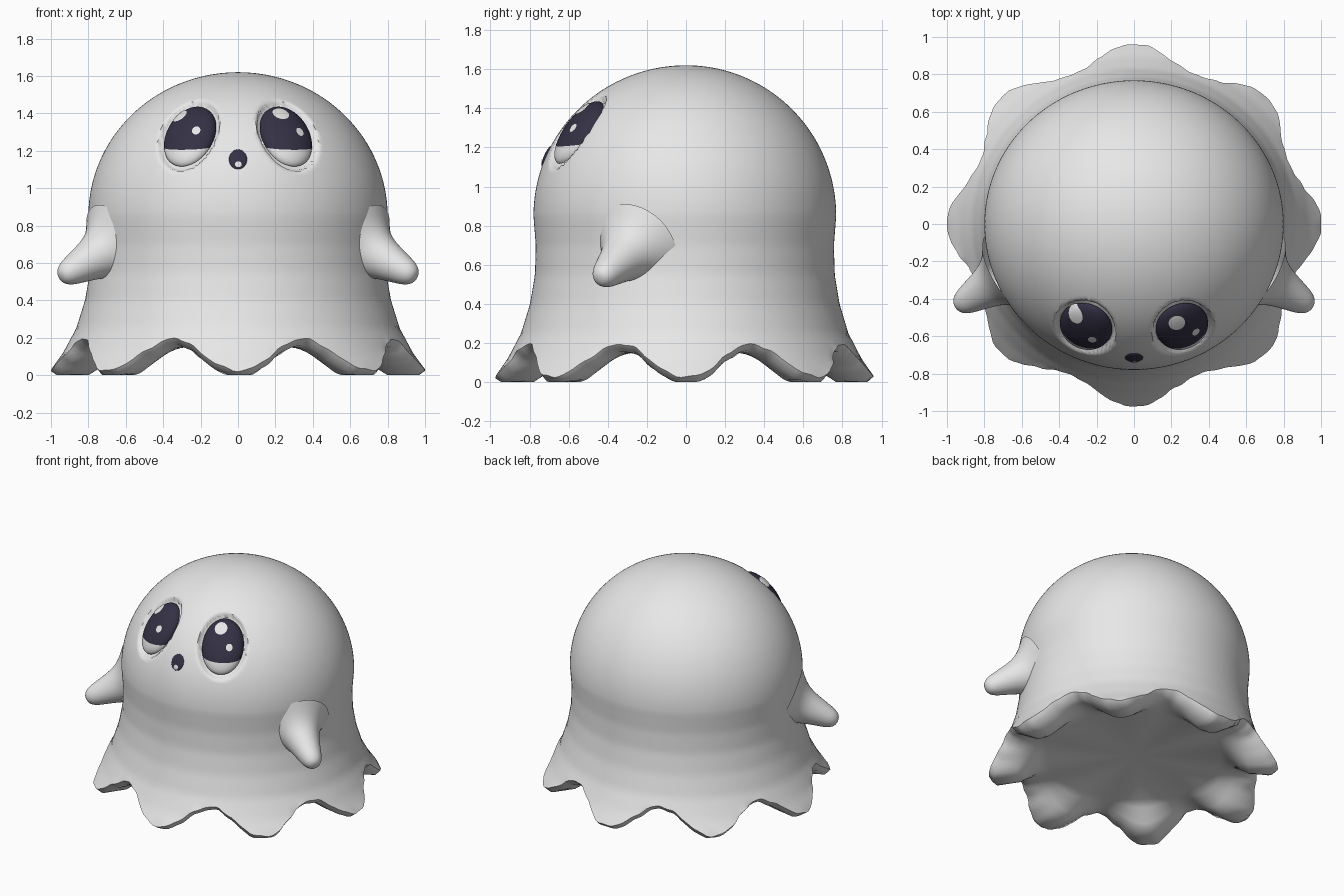
import bpy, bmesh
from math import sin, cos, pi, tau, sqrt, hypot, radians
from mathutils import Matrix, Vector

cube = bpy.data.objects.get("Cube")
if cube:
    bpy.data.objects.remove(cube, do_unlink=True)


def material(name, color):
    m = bpy.data.materials.new(name)
    m.use_nodes = True
    m.diffuse_color = (*color, 1)
    bsdf = next(n for n in m.node_tree.nodes if n.type == 'BSDF_PRINCIPLED')
    bsdf.inputs["Base Color"].default_value = (*color, 1)
    return m


white = material("soft white", (0.8, 0.8, 0.8))
dark = material("dark violet", (0.034, 0.03, 0.058))


def finish(name, bm, mats, matrix=None, angle=50):
    mesh = bpy.data.meshes.new(name)
    bm.to_mesh(mesh)
    bm.free()
    for m in mats:
        mesh.materials.append(m)
    ob = bpy.data.objects.new(name, mesh)
    bpy.context.collection.objects.link(ob)
    if matrix:
        ob.matrix_world = matrix
    bpy.ops.object.select_all(action='DESELECT')
    ob.select_set(True)
    bpy.context.view_layer.objects.active = ob
    bpy.ops.object.shade_smooth_by_angle(angle=radians(angle))
    return ob


def loft(bm, rings, start=None, end=None):
    """Join closed rings of points; optional end points close them with fans."""
    loops = [[bm.verts.new(p) for p in ring] for ring in rings]
    n = len(loops[0])
    for a, b in zip(loops, loops[1:]):
        for i in range(n):
            bm.faces.new((a[i], a[(i + 1) % n], b[(i + 1) % n], b[i]))
    for point, loop in ((start, loops[0]), (end, loops[-1])):
        if point is not None:
            tip = bm.verts.new(point)
            for i in range(n):
                bm.faces.new((tip, loop[i], loop[(i + 1) % n]))
    bmesh.ops.recalc_face_normals(bm, faces=bm.faces)


# Body outline: elliptical dome above a flaring skirt
WAIST, TOP, WIDE = 0.85, 1.62, 0.8
SKIRT = [(0.0, 1.01), (0.03, 1.0), (0.12, 0.935), (0.25, 0.865), (0.4, 0.818),
         (0.55, 0.792), (0.7, 0.788), (WAIST, WIDE)]


def radius(z):
    if z >= WAIST:
        return WIDE * sqrt(max(0, 1 - ((z - WAIST) / (TOP - WAIST)) ** 2))
    for (z0, r0), (z1, r1) in zip(SKIRT, SKIRT[1:]):
        if z <= z1:
            return r0 + (r1 - r0) * (z - z0) / (z1 - z0)


def depth_scale(y):
    return 0.975 if y < 0 else 0.96


def face_frame(x, z):
    """Matrix on the front of the dome, with local z pointing outward."""
    y = -sqrt(radius(z) ** 2 - x * x) * depth_scale(-1)
    n = Vector((x / WIDE ** 2, y / (WIDE * depth_scale(-1)) ** 2,
                (z - WAIST) / (TOP - WAIST) ** 2)).normalized()
    u = Vector((0, 0, 1)).cross(n).normalized()
    v = n.cross(u)
    rot = Matrix((u, v, n)).transposed().to_4x4()
    return Matrix.Translation((x, y, z)) @ rot


EYE_A, EYE_B, EYE_D, EYE_SINK = 0.143, 0.195, 0.07, -0.045
eyes = {s: face_frame(s * 0.27, 1.3) for s in (-1, 1)}
sockets = [(m, m.inverted()) for m in eyes.values()]


def dented(p):
    """Press the eye sockets into the body."""
    for m, inv in sockets:
        q = inv @ p
        if abs(q.z) < 0.15:
            t = min(1, max(0, (1.2 - hypot(q.x / EYE_A, q.y / EYE_B)) / 0.16))
            q.z -= 0.04 * t * t * (3 - 2 * t)
            p = m @ q
    return p


# Body with eight scalloped lobes and a closed underside
SEG, DOME, DROP = 240, 60, 26
angles = [tau * i / SEG for i in range(SEG)]


def point(a, r, z):
    y = r * sin(a)
    return Vector((r * cos(a), y * depth_scale(y), z))


def gap(a):
    return 0.5 - 0.5 * cos(8 * a)


def ragged(a):
    return 0.5 * sin(37 * a) + 0.3 * sin(61 * a + 1) + 0.2 * sin(23 * a + 2)


def hem(a):
    return 0.025 + 0.17 * gap(a) + 0.008 * ragged(a)


rings = []
for k in range(1, DOME + 1):
    t = k / DOME * pi / 2
    z = WAIST + (TOP - WAIST) * cos(t)
    rings.append([dented(point(a, WIDE * sin(t), z)) for a in angles])
for k in range(1, DROP + 1):
    ring = []
    for a in angles:
        z = WAIST + (hem(a) - WAIST) * k / DROP
        r = radius(z) + (0.007 * ragged(a + 1) * gap(a + pi / 16) if k == DROP else 0)
        ring.append(point(a, min(r, 1), z))
    rings.append(ring)
rings.append([point(a, radius(hem(a)) - 0.035, max(0, hem(a) - 0.035)) for a in angles])
for r, lift in ((0.8, 0.0), (0.74, 0.25), (0.66, 0.8), (0.6, 1.0)):
    rings.append([point(a, r, 0.15 * (gap(a) + (1 - gap(a)) * lift)) for a in angles])
bm = bmesh.new()
loft(bm, rings, (0, 0, TOP), (0, 0, 0.15))
finish("body", bm, [white], angle=60)

# Arms: flared stubs that melt into the body
ARM = [(-0.15, 0.25), (0.05, 0.175), (0.25, 0.13), (0.5, 0.105), (0.75, 0.085),
       (0.95, 0.068), (1.06, 0.04)]
for s, name in ((1, "left_arm"), (-1, "right_arm")):
    base, tip = Vector((s * 0.69, -0.28, 0.67)), Vector((s * 0.93, -0.43, 0.535))
    axis = tip - base
    turn = axis.to_track_quat('Z', 'Y')
    rings = [[base + axis * t + turn @ Vector((r * cos(b), r * sin(b), 0))
              for b in (tau * i / 16 for i in range(16))] for t, r in ARM]
    bm = bmesh.new()
    loft(bm, rings, None, base + axis * 1.09)
    arm = finish(name, bm, [white], angle=180)
    arm.modifiers.new("round", 'SUBSURF').levels = 2
    arm.modifiers["round"].render_levels = 2


def height(u, v, a, b, d, sink):
    return sink + d * sqrt(max(0, 1 - (u / a) ** 2 - (v / b) ** 2))


def dome(a, b, d, sink):
    """Shallow half ellipsoid in local coordinates."""
    bm = bmesh.new()
    rings = []
    for k in range(1, 17):
        t = k / 16 * pi / 2
        rings.append([(a * sin(t) * cos(c), b * sin(t) * sin(c), sink + d * cos(t))
                      for c in (tau * i / 48 for i in range(48))])
    loft(bm, rings, (0, 0, sink + d))
    if sum(f.normal.z for f in bm.faces) < 0:
        bmesh.ops.reverse_faces(bm, faces=bm.faces)
    return bm


def shine(name, matrix, u, v, ru, rv, shape):
    """Thin highlight hugging a dome."""
    def on(k, c):
        x, y = u + ru * k * cos(c), v + rv * k * sin(c)
        return x, y, height(x, y, *shape) + 0.004
    bm = bmesh.new()
    loft(bm, [[on(k / 5, tau * i / 32) for i in range(32)] for k in range(1, 6)], on(0, 0))
    if sum(f.normal.z for f in bm.faces) < 0:
        bmesh.ops.reverse_faces(bm, faces=bm.faces)
    finish(name, bm, [white], matrix)


# Eyes: dark domes with a pale crescent below, cut along a slanted plane
EYE = (EYE_A, EYE_B, EYE_D, EYE_SINK)
CUT = -0.07 + EYE_SINK
spots = {-1: ((-0.075, 0.108), (0.06, -0.005)), 1: ((-0.018, 0.115), (0.055, -0.015))}
for s, side in ((1, "left"), (-1, "right")):
    bm = dome(*EYE)
    bmesh.ops.bisect_plane(bm, geom=bm.verts[:] + bm.edges[:] + bm.faces[:],
                           plane_co=(0, CUT, 0), plane_no=(0, 1, 1), dist=1e-5)
    for f in bm.faces:
        c = f.calc_center_median()
        f.material_index = int(c.y + c.z > CUT)
    finish(side + "_eye", bm, [white, dark], eyes[s])
    big, small = spots[s]
    shine(side + "_eye_large_shine", eyes[s], *big, 0.044, 0.046, EYE)
    shine(side + "_eye_small_shine", eyes[s], *small, 0.022, 0.026, EYE)

# Mouth: small dark dome with one highlight
MOUTH = (0.049, 0.058, 0.014, -0.004)
mouth = face_frame(0, 1.155)
finish("mouth", dome(*MOUTH), [dark], mouth)
shine("mouth_shine", mouth, 0.002, -0.034, 0.018, 0.016, MOUTH)
